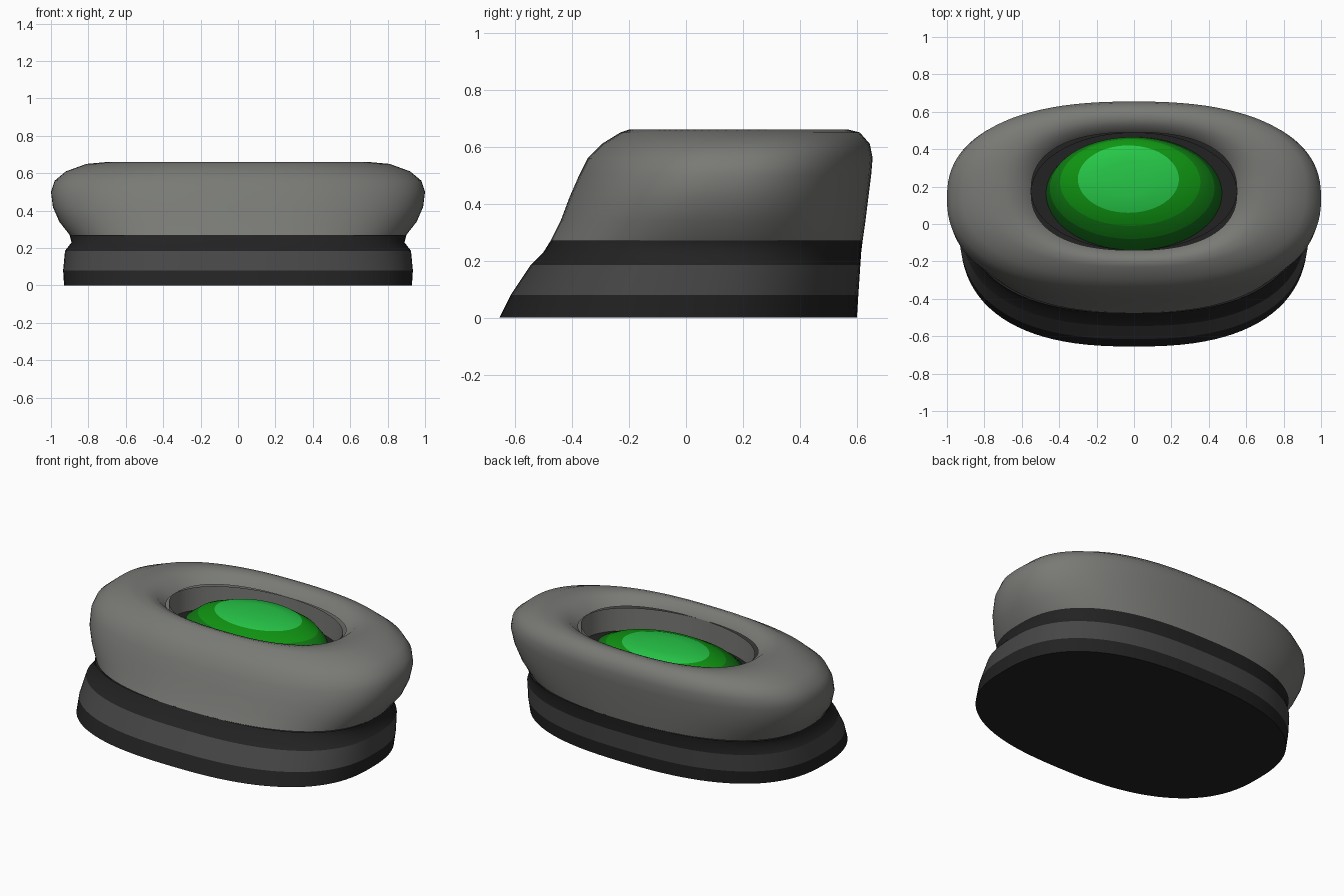
import bpy, bmesh, math

cube = bpy.data.objects.get("Cube")
if cube:
    bpy.data.objects.remove(cube)

SEGMENTS = 96


def material(name, rgb):
    mat = bpy.data.materials.new(name)
    mat.use_nodes = True
    mat.diffuse_color = (*rgb, 1)
    mat.node_tree.nodes["Principled BSDF"].inputs["Base Color"].default_value = (*rgb, 1)
    return mat


grey = material("warm grey", (0.19, 0.195, 0.18))
charcoal = material("charcoal", (0.06, 0.06, 0.06))
black = material("soft black", (0.016, 0.016, 0.016))
bright = material("bright green", (0.02, 0.58, 0.065))
green = material("green", (0.005, 0.3, 0.006))
deep = material("deep green", (0.005, 0.19, 0.006))
forest = material("forest green", (0.004, 0.1, 0.006))


def oval(bm, z, half_width, front, back, power, shift=0):
    """Ring of vertices on a superellipse."""
    ring = []
    for i in range(SEGMENTS):
        a = 2 * math.pi * i / SEGMENTS
        c, s = math.cos(a), math.sin(a)
        x = math.copysign(abs(c) ** (2 / power), c) * half_width
        y = math.copysign(abs(s) ** (2 / power), s) * (back - front) / 2
        ring.append(bm.verts.new((x + shift, y + (front + back) / 2, z)))
    return ring


def loft(name, rings, mats, power=2.5, cap_start=False, cap_end=False, smooth=60):
    """Skin a stack of ovals; one material per band when several are given."""
    bm = bmesh.new()
    loops = [oval(bm, r[0], r[1], r[2], r[3], power, *r[4:]) for r in rings]
    for band, (low, high) in enumerate(zip(loops, loops[1:])):
        for i in range(SEGMENTS):
            j = (i + 1) % SEGMENTS
            face = bm.faces.new((low[i], low[j], high[j], high[i]))
            face.material_index = min(band, len(mats) - 1)
    if cap_start:
        bm.faces.new(loops[0][::-1])
    if cap_end:
        bm.faces.new(loops[-1]).material_index = len(mats) - 1
    mesh = bpy.data.meshes.new(name)
    bm.to_mesh(mesh)
    bm.free()
    for mat in mats:
        mesh.materials.append(mat)
    obj = bpy.data.objects.new(name, mesh)
    bpy.context.collection.objects.link(obj)
    bpy.ops.object.select_all(action="DESELECT")
    obj.select_set(True)
    bpy.context.view_layer.objects.active = obj
    bpy.ops.object.shade_smooth_by_angle(angle=math.radians(smooth))
    return obj


# Base bands: (height, half width, front, back)
foot = (0, 0.93, -0.655, 0.60)
foot_top = (0.08, 0.935, -0.615, 0.605)
band_top = (0.185, 0.925, -0.545, 0.612)
groove = (0.23, 0.89, -0.5, 0.615)
collar = (0.27, 0.9, -0.475, 0.62)
loft("foot_band", [foot, foot_top], [black], cap_start=True)
loft("middle_band", [foot_top, band_top], [charcoal])
loft("groove_band", [band_top, groove, collar], [black])

# Padded body rolling over into the socket
rim = (0.6, 0.55, -0.14, 0.49)
loft("padded_body", [
    collar,
    (0.34, 0.955, -0.44, 0.63),
    (0.42, 0.99, -0.41, 0.64),
    (0.5, 1.0, -0.375, 0.65),
    (0.56, 0.98, -0.345, 0.655),
    (0.61, 0.92, -0.295, 0.645),
    (0.65, 0.81, -0.23, 0.61),
    (0.66, 0.7, -0.2, 0.57),
    (0.648, 0.61, -0.165, 0.525),
    rim,
], [grey], power=2.4)

# Socket wall and floor
floor = (0.46, 0.55, -0.14, 0.49)
loft("socket_wall", [rim, floor], [grey], power=2)
loft("socket_floor", [floor, (0.459, 0.3, 0, 0.35)], [black], power=2, cap_end=True)

# Lens, leaning back, with lighter bands toward the crown
loft("lens", [
    (0.46, 0.47, -0.14, 0.465),
    (0.51, 0.44, -0.08, 0.465, -0.01),
    (0.55, 0.375, -0.01, 0.455, -0.02),
    (0.58, 0.27, 0.06, 0.42, -0.03),
    (0.597, 0.13, 0.15, 0.34, -0.03),
], [forest, deep, green, bright], power=2, cap_end=True)
